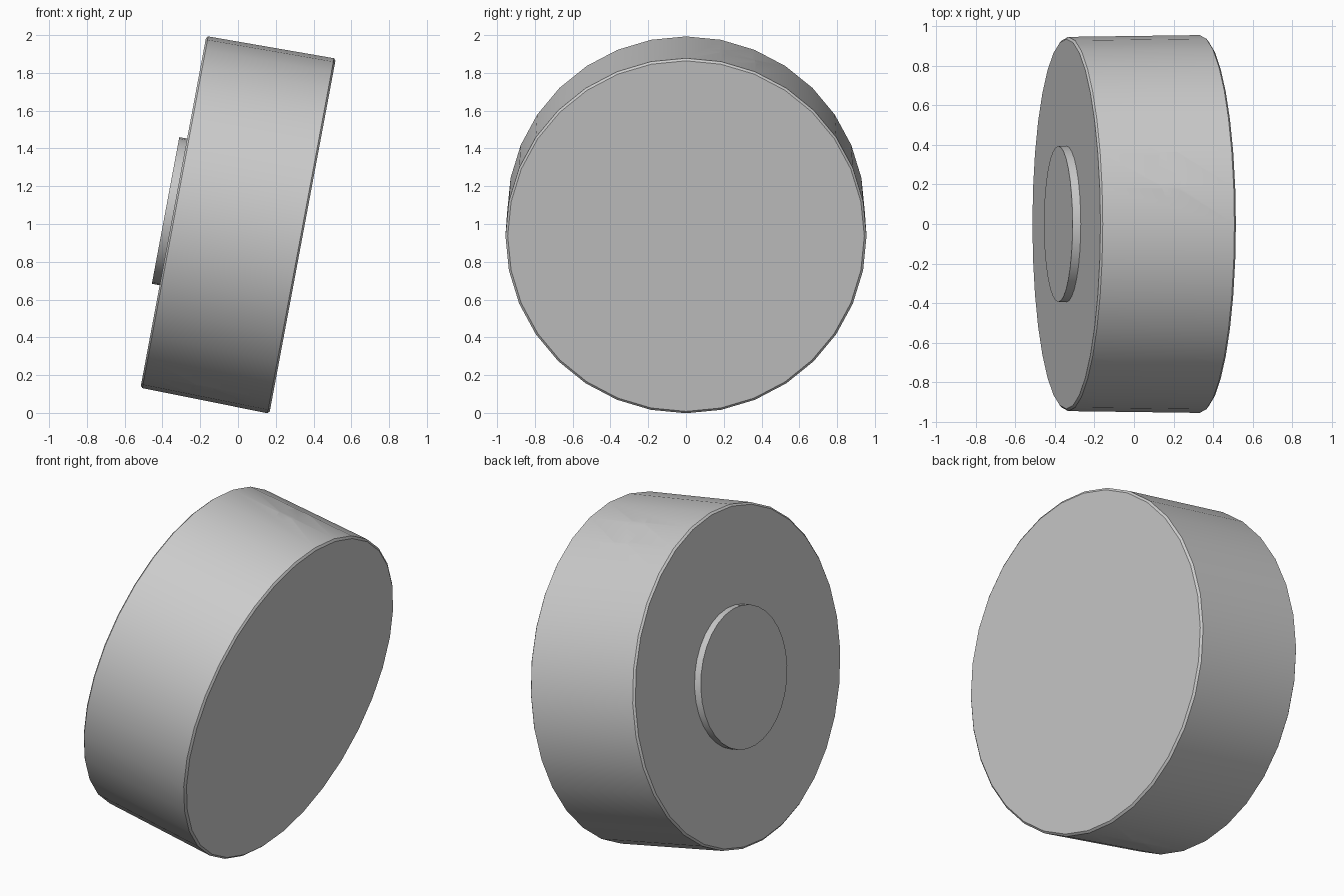
import bpy, math
from mathutils import Matrix, Vector

cube = bpy.data.objects.get("Cube")
if cube:
    bpy.data.objects.remove(cube, do_unlink=True)

grey = bpy.data.materials.new("plain grey")
grey.use_nodes = True
colour = (0.6, 0.6, 0.6, 1)
grey.diffuse_color = colour
grey.node_tree.nodes["Principled BSDF"].inputs["Base Color"].default_value = colour

# The whole model leans about y; local x is the drum's axis
TILT = Matrix.Translation((0, 0, 1)) @ Matrix.Rotation(math.radians(10.6), 4, 'Y')
SIDES = 32


def lathe(name, profile):
    """Solid of revolution about local x from (x, radius) points, capped flat."""
    verts, faces = [], []
    for x, r in profile:
        for i in range(SIDES):
            a = 2 * math.pi * i / SIDES
            verts.append((x, r * math.sin(a), r * math.cos(a)))
    for k in range(len(profile) - 1):
        for i in range(SIDES):
            j = (i + 1) % SIDES
            b, t = k * SIDES, (k + 1) * SIDES
            faces.append((b + i, t + i, t + j, b + j))
    faces.append(tuple(range(SIDES)))
    faces.append(tuple(reversed(range((len(profile) - 1) * SIDES, len(verts)))))
    mesh = bpy.data.meshes.new(name)
    mesh.from_pydata(verts, [], faces)
    mesh.flip_normals()
    mesh.materials.append(grey)
    obj = bpy.data.objects.new(name, mesh)
    bpy.context.collection.objects.link(obj)
    obj.matrix_world = TILT
    return obj


def shade(obj):
    bpy.ops.object.select_all(action='DESELECT')
    obj.select_set(True)
    bpy.context.view_layer.objects.active = obj
    bpy.ops.object.shade_smooth_by_angle(angle=math.radians(30))


# Slightly tapered drum with chamfered rims, and the raised disc on one end
drum = lathe("drum", [(-0.348, 0.936), (-0.338, 0.947), (0.338, 0.956), (0.348, 0.944)])
disc = lathe("raised_disc", [(-0.39, 0.395), (-0.34, 0.395)])

# Two slanted blind holes, opposite each other on the rim
for side, label in ((1, "upper"), (-1, "lower")):
    inward = Vector((0, -0.986, -0.168)) * side
    mouth = Vector((0.015, 0.26, 0.905)) * side
    bore = lathe(label + "_hole_cutter", [(-0.3, 0.061), (0.22, 0.061)])
    turn = Vector((1, 0, 0)).rotation_difference(inward).to_matrix().to_4x4()
    bore.matrix_world = TILT @ Matrix.Translation(mouth) @ turn
    bore.hide_render = True
    bore.hide_set(True)
    cut = drum.modifiers.new(label + "_hole", 'BOOLEAN')
    cut.operation = 'DIFFERENCE'
    cut.solver = 'EXACT'
    cut.object = bore

# Apply the holes, then smooth the curved walls
bpy.context.view_layer.update()
bpy.ops.object.select_all(action='DESELECT')
drum.select_set(True)
bpy.context.view_layer.objects.active = drum
for label in ("upper", "lower"):
    bpy.ops.object.modifier_apply(modifier=label + "_hole")
    bpy.data.objects.remove(bpy.data.objects[label + "_hole_cutter"], do_unlink=True)
for part in (drum, disc):
    shade(part)
